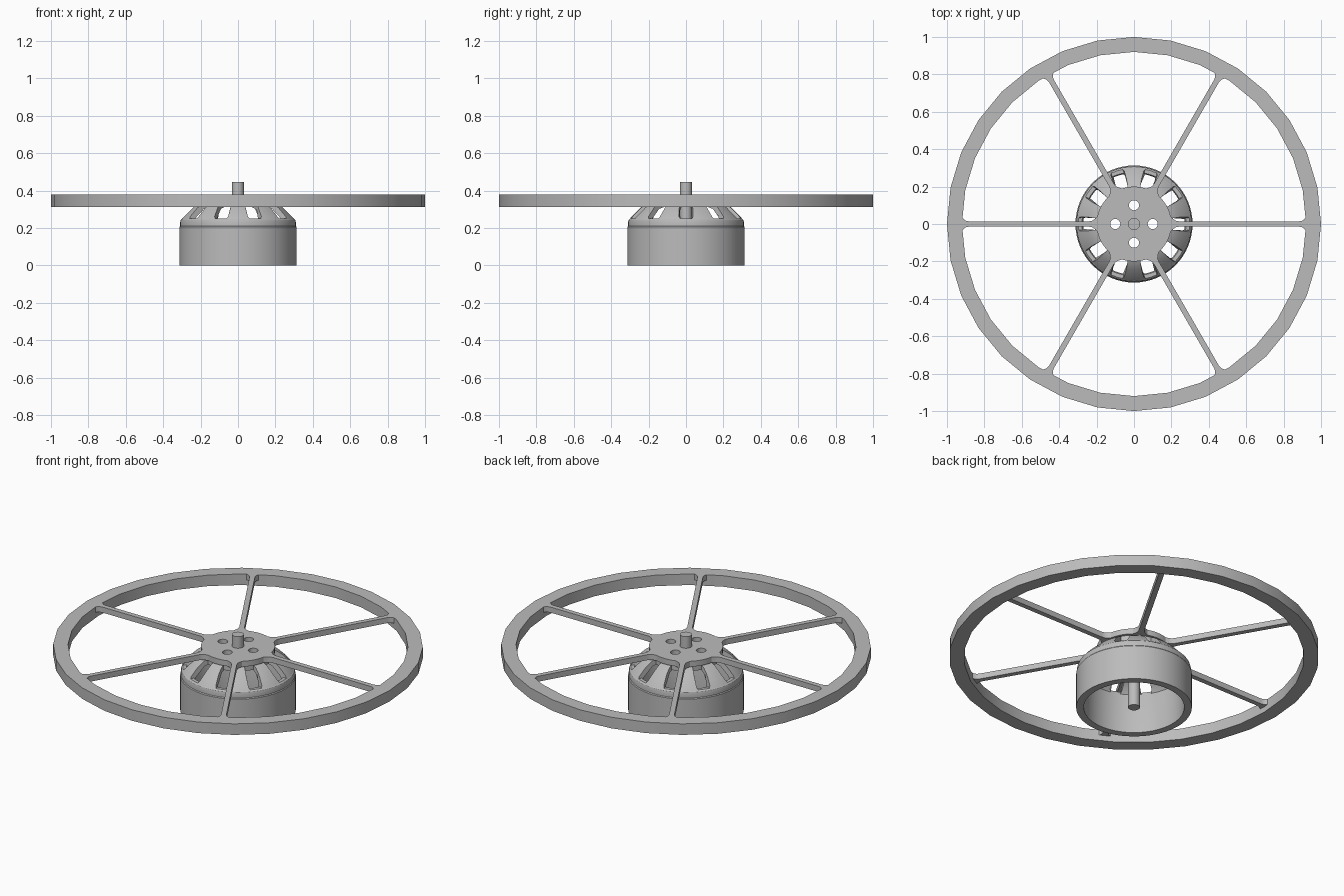
import bpy, bmesh
from math import pi, cos, sin, radians
from mathutils import Vector, Matrix

if "Cube" in bpy.data.objects:
    bpy.data.objects.remove(bpy.data.objects["Cube"])

grey = bpy.data.materials.new("machined_grey")
grey.use_nodes = True
COLOUR = (0.5, 0.5, 0.5, 1)
grey.diffuse_color = COLOUR
grey.node_tree.nodes["Principled BSDF"].inputs["Base Color"].default_value = COLOUR

parts = []


def finish(name, bm):
    """Turn a bmesh into a named, coloured object."""
    bmesh.ops.recalc_face_normals(bm, faces=bm.faces[:])
    mesh = bpy.data.meshes.new(name)
    bm.to_mesh(mesh)
    bm.free()
    mesh.materials.append(grey)
    obj = bpy.data.objects.new(name, mesh)
    bpy.context.collection.objects.link(obj)
    parts.append(obj)
    return obj


def lathe(name, profile, segments):
    """Full turn of a closed (radius, z) profile."""
    bm = bmesh.new()
    rings = []
    for i in range(segments):
        a = 2 * pi * i / segments
        rings.append([bm.verts.new((r * cos(a), r * sin(a), z)) for r, z in profile])
    n = len(profile)
    for i in range(segments):
        p, q = rings[i], rings[(i + 1) % segments]
        for j in range(n):
            k = (j + 1) % n
            bm.faces.new((p[j], q[j], q[k], p[k]))
    return finish(name, bm)


def sector(name, profile, centre, steps):
    """Curved arm: closed profile of (radius, z, half angle in degrees)."""
    bm = bmesh.new()
    rings = []
    for i in range(steps + 1):
        t = 2 * i / steps - 1
        ring = []
        for r, z, half in profile:
            a = radians(centre + t * half)
            ring.append(bm.verts.new((r * cos(a), r * sin(a), z)))
        rings.append(ring)
    n = len(profile)
    for p, q in zip(rings, rings[1:]):
        for j in range(n):
            k = (j + 1) % n
            bm.faces.new((p[j], q[j], q[k], p[k]))
    bm.faces.new(rings[0])
    bm.faces.new(rings[-1])
    return finish(name, bm)


def plate(name, loops, z0, z1):
    """Flat plate from an outline followed by hole loops."""
    bm = bmesh.new()
    edges = []
    for loop in loops:
        vs = [bm.verts.new((x, y, z0)) for x, y in loop]
        edges += [bm.edges.new((vs[i - 1], vs[i])) for i in range(len(vs))]
    bmesh.ops.triangle_fill(bm, edges=edges, use_beauty=True)
    new = bmesh.ops.extrude_face_region(bm, geom=bm.faces[:], use_keep_orig=True)
    top = [g for g in new["geom"] if isinstance(g, bmesh.types.BMVert)]
    bmesh.ops.translate(bm, verts=top, vec=(0, 0, z1 - z0))
    return finish(name, bm)


def circle(radius, n, cx=0, cy=0):
    return [(cx + radius * cos(2 * pi * i / n), cy + radius * sin(2 * pi * i / n))
            for i in range(n)]


TOP, SPIDER, BASE = 0.378, 0.345, 0.312
bolt_holes = [circle(0.027, 20, 0.1 * cos(k * pi / 2), 0.1 * sin(k * pi / 2))
              for k in range(4)]

# Wheel rim
lathe("wheel_rim", [(1, BASE), (1, TOP), (0.92, TOP), (0.92, BASE)], 32)

# Hub disc and six filleted spokes as one outline
side = [(0.196, 0.040), (0.208, 0.028), (0.222, 0.018), (0.24, 0.0145),
        (0.885, 0.0145), (0.9, 0.018), (0.91, 0.025), (0.925, 0.042)]
spoke = [(u, -v) for u, v in side] + side[::-1]
outline = []
for k in range(6):
    turn = Matrix.Rotation(k * pi / 3, 2)
    outline += [tuple(turn @ Vector(p)) for p in spoke]
    for d in (18, 24, 30, 36, 42):
        a = radians(60 * k + d)
        outline.append((0.2 * cos(a), 0.2 * sin(a)))
plate("hub_and_spokes", [outline] + bolt_holes, SPIDER, TOP)

# Motor bell: open cylinder with a rounded shoulder
lathe("motor_bell", [(0.313, 0), (0.313, 0.205), (0.309, 0.21), (0.309, 0.232),
                     (0.306, 0.243), (0.298, 0.25), (0.278, 0.25), (0.272, 0.235),
                     (0.272, 0)], 64)

# Ten sloping arms between the vent openings
arm = [(0.303, 0.245, 12.5), (0.29, 0.262, 10.5), (0.245, 0.307, 9.5), (0.212, 0.331, 9.5),
       (0.18, SPIDER, 10), (0.17, 0.312, 10), (0.205, 0.302, 9.5), (0.262, 0.25, 10.5),
       (0.276, 0.23, 12.5)]
for k in range(10):
    sector(f"bell_arm_{k + 1}", arm, 18 + 36 * k, 6)

# Bell cap under the hub, with matching holes
plate("bell_cap", [circle(0.185, 60)] + bolt_holes, 0.312, SPIDER)

# Central shaft
plate("shaft", [circle(0.032, 32)], 0, 0.447)

# Smooth curved walls, keep corners sharp
bpy.ops.object.select_all(action="DESELECT")
for obj in parts:
    obj.select_set(True)
bpy.context.view_layer.objects.active = parts[0]
bpy.ops.object.shade_smooth_by_angle(angle=radians(30))
